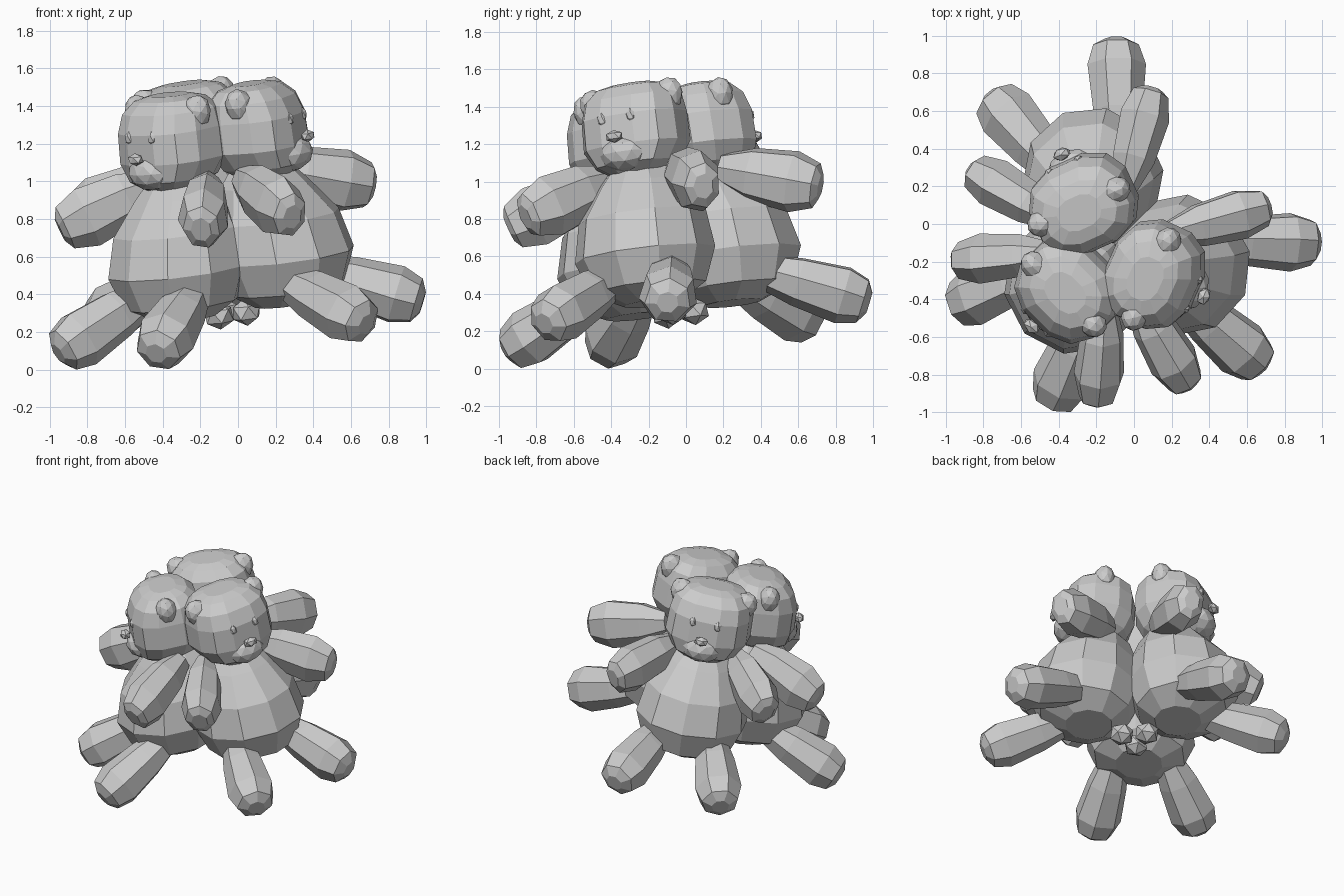
import bpy, bmesh, math
from mathutils import Matrix, Vector

cube = bpy.data.objects.get("Cube")
if cube:
    bpy.data.objects.remove(cube, do_unlink=True)

GREY = (0.6, 0.6, 0.6, 1)
mat = bpy.data.materials.new("plush_grey")
mat.use_nodes = True
mat.diffuse_color = GREY
mat.node_tree.nodes["Principled BSDF"].inputs["Base Color"].default_value = GREY

parts = []

# Three bears sit back to back around an axis leaning toward the first one
TILT = Matrix.Rotation(math.radians(9.5), 4, Vector((1, -1, 0)))
BASE = Matrix.Translation((-0.036, -0.036, 0.285)) @ TILT
FACING = {"first_bear": -45, "second_bear": 65.5, "third_bear": -155.5}
BEARS = {bear: BASE @ Matrix.Rotation(math.radians(angle), 4, 'Z')
         for bear, angle in FACING.items()}


def place(name, bm):
    """Copy one local part onto every bear."""
    bmesh.ops.recalc_face_normals(bm, faces=bm.faces)
    for bear, matrix in BEARS.items():
        mesh = bpy.data.meshes.new(f"{bear}_{name}")
        bm.to_mesh(mesh)
        mesh.transform(matrix)
        mesh.materials.append(mat)
        obj = bpy.data.objects.new(f"{bear}_{name}", mesh)
        bpy.context.scene.collection.objects.link(obj)
        parts.append(obj)
    bm.free()


def loft(rings, sides, power=1.0):
    """Skin of rings (height, half width, centre y, half depth)."""
    bm = bmesh.new()
    loops = []
    for h, w, yc, d in rings:
        loop = []
        for i in range(sides):
            a = 2 * math.pi * (i + 0.5) / sides
            c, s = math.cos(a), math.sin(a)
            c = math.copysign(abs(c) ** power, c)
            s = math.copysign(abs(s) ** power, s)
            loop.append(bm.verts.new((w * c, yc + d * s, h)))
        loops.append(loop)
    for lo, hi in zip(loops, loops[1:]):
        for i in range(sides):
            j = (i + 1) % sides
            bm.faces.new((lo[i], lo[j], hi[j], hi[i]))
    bm.faces.new(loops[0])
    bm.faces.new(loops[-1])
    return bm


def limb(name, start, end, flatness, profile):
    """Tapered limb with a blunt paw, mirrored left and right."""
    for side, sx in (("left", 1), ("right", -1)):
        a = Vector((start[0] * sx, start[1], start[2]))
        b = Vector((end[0] * sx, end[1], end[2]))
        length = (b - a).length
        bm = loft([(t * length, r * flatness, 0, r) for t, r in profile], 7)
        turn = (b - a).to_track_quat('Z', 'Y').to_matrix().to_4x4()
        bm.transform(Matrix.Translation(a) @ turn)
        place(f"{side}_{name}", bm)


def blob(name, centre, size, detail=1, roll=0):
    bm = bmesh.new()
    bmesh.ops.create_icosphere(bm, subdivisions=detail, radius=1)
    bm.transform(Matrix.Translation(centre) @ Matrix.Rotation(roll, 4, 'Y')
                 @ Matrix.Diagonal((*size, 1)))
    place(name, bm)


# Pear-shaped body
place("body", loft([
    (0.05, 0.16, -0.32, 0.16), (0.13, 0.31, -0.35, 0.31),
    (0.31, 0.38, -0.35, 0.38), (0.52, 0.345, -0.33, 0.34),
    (0.70, 0.24, -0.28, 0.24), (0.80, 0.15, -0.27, 0.16)], 10))

# Broad head with a flattened crown
place("head", loft([
    (0.745, 0.13, -0.31, 0.14), (0.80, 0.22, -0.30, 0.22),
    (0.90, 0.285, -0.285, 0.25), (1.06, 0.28, -0.28, 0.25),
    (1.16, 0.26, -0.27, 0.22), (1.22, 0.20, -0.265, 0.16),
    (1.24, 0.12, -0.265, 0.09)], 12, 0.8))

# Face
blob("muzzle", (0, -0.455, 0.855), (0.14, 0.12, 0.1), 2)
blob("nose", (0, -0.57, 0.94), (0.052, 0.036, 0.034))
for side, sx in (("left", 1), ("right", -1)):
    blob(f"{side}_eye", (0.085 * sx, -0.515, 1.045), (0.028, 0.022, 0.038))
    blob(f"{side}_ear", (0.205 * sx, -0.29, 1.14), (0.085, 0.075, 0.11), 2, 0.6 * sx)

# Limbs and tail
limb("arm", (0.20, -0.25, 0.755), (0.53, -0.67, 0.58), 0.8,
     [(0, 0.08), (0.3, 0.145), (0.72, 0.17), (0.95, 0.125), (1.0, 0.07)])
limb("leg", (0.17, -0.42, 0.20), (0.367, -0.952, -0.04), 1.0,
     [(0, 0.09), (0.35, 0.135), (0.76, 0.16), (0.94, 0.125), (1.0, 0.06)])
blob("tail", (0, -0.09, 0.02), (0.085, 0.085, 0.075))

# Rest the lowest paws on the ground
ground = min(v.co.z for o in parts for v in o.data.vertices)
for o in parts:
    o.data.transform(Matrix.Translation((0, 0, -ground)))
